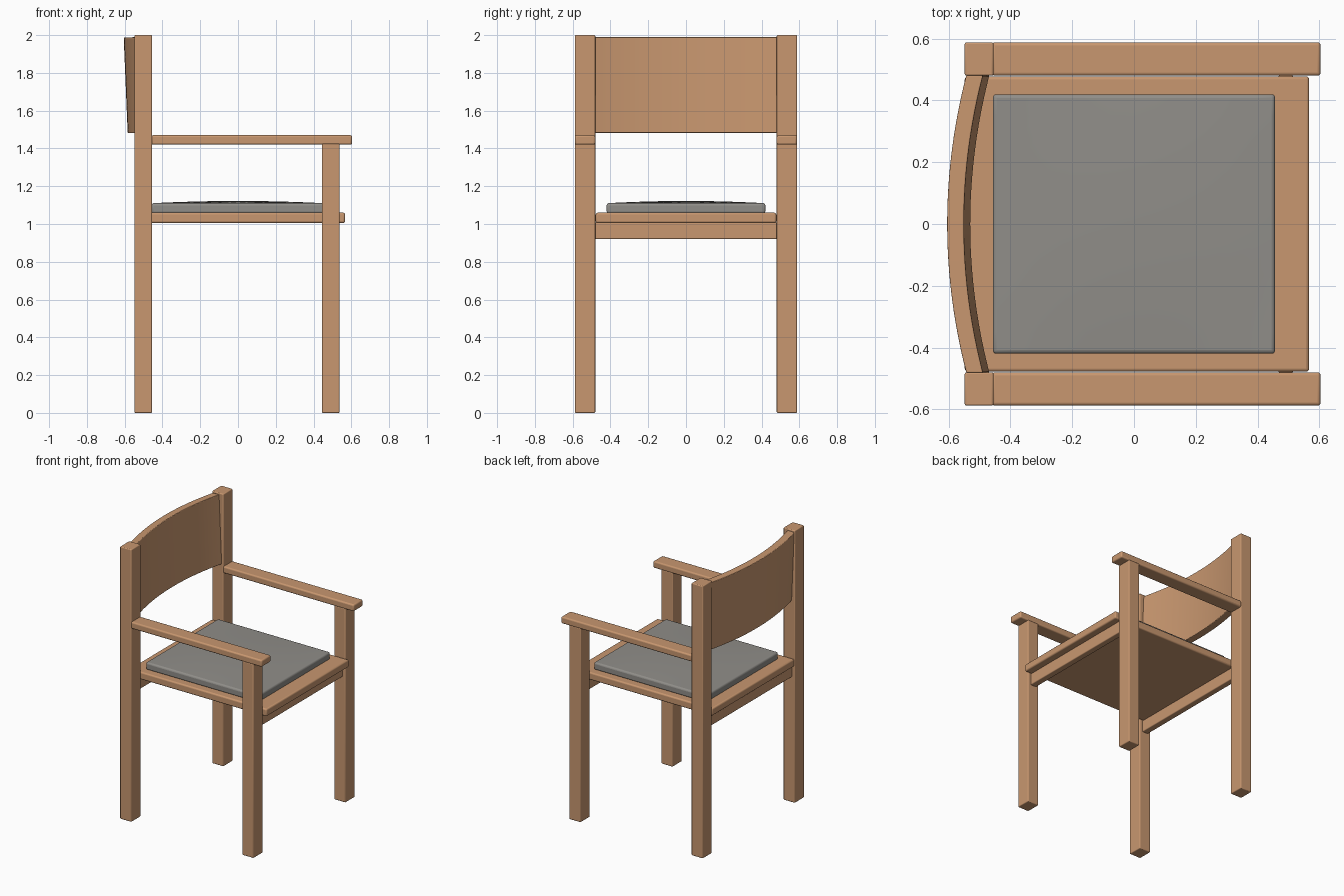
import bpy, bmesh, math

if "Cube" in bpy.data.objects:
    bpy.data.objects.remove(bpy.data.objects["Cube"])

wood = bpy.data.materials.new("wood")
wood.diffuse_color = (0.58, 0.31, 0.16, 1)
wood.use_nodes = True
wood.node_tree.nodes["Principled BSDF"].inputs["Base Color"].default_value = wood.diffuse_color
grey = bpy.data.materials.new("cushion_grey")
grey.diffuse_color = (0.28, 0.27, 0.25, 1)
grey.use_nodes = True
grey.node_tree.nodes["Principled BSDF"].inputs["Base Color"].default_value = grey.diffuse_color


def finish(name, bm, mat, bevel):
    bmesh.ops.recalc_face_normals(bm, faces=bm.faces)
    mesh = bpy.data.meshes.new(name)
    bm.to_mesh(mesh)
    bm.free()
    ob = bpy.data.objects.new(name, mesh)
    bpy.context.collection.objects.link(ob)
    mesh.materials.append(mat)
    mod = ob.modifiers.new("bevel", 'BEVEL')
    mod.width, mod.segments = bevel, 3
    mod.limit_method = 'ANGLE'
    mod.angle_limit = math.radians(40)
    bpy.ops.object.select_all(action='DESELECT')
    ob.select_set(True)
    bpy.context.view_layer.objects.active = ob
    bpy.ops.object.shade_smooth_by_angle(angle=math.radians(35))
    return ob


def box(name, x, y, z, bevel=0.006):
    bm = bmesh.new()
    bmesh.ops.create_cube(bm, size=1)
    for v in bm.verts:
        v.co = [r[0] + (c + 0.5) * (r[1] - r[0]) for c, r in zip(v.co, (x, y, z))]
    return finish(name, bm, wood, bevel)


# Posts and armrests on both sides
for side, y in (("right", (-0.588, -0.48)), ("left", (0.48, 0.588))):
    box("back_leg_" + side, (-0.548, -0.455), y, (0, 2.0))
    box("front_leg_" + side, (0.445, 0.537), y, (0, 1.425))
    box("armrest_" + side, (-0.46, 0.604), y, (1.42, 1.47), 0.01)

# Seat board and the rails below it
box("seat", (-0.548, 0.567), (-0.478, 0.478), (1.005, 1.06), 0.01)
box("front_rail", (0.467, 0.515), (-0.482, 0.482), (0.92, 1.008))
box("back_rail", (-0.525, -0.477), (-0.482, 0.482), (0.92, 1.008))

# Cushion with a gently domed top
bm = bmesh.new()
hx, hy, n = 0.457, 0.42, 12
bmesh.ops.create_grid(bm, x_segments=n, y_segments=n, size=1)
base = bmesh.ops.extrude_face_region(bm, geom=bm.faces[:])
top = {v for v in base["geom"] if isinstance(v, bmesh.types.BMVert)}
for v in bm.verts:
    u, w = v.co.x, v.co.y
    z = 1.11 + 0.012 * (1 - u * u) * (1 - w * w) if v in top else 1.055
    v.co = (u * hx, w * hy, z)
finish("seat_cushion", bm, grey, 0.012)

# Backrest: curved panel, leaning back slightly
bm = bmesh.new()
steps, half, depth, lean, thick = 24, 0.482, 0.062, 0.021, 0.054
rings = []
for i in range(steps + 1):
    t = 2 * i / steps - 1
    bx = -0.605 + depth * t * t
    ring = [(bx + lean, 1.481), (bx, 1.987), (bx + thick, 1.989), (bx + thick + lean, 1.483)]
    rings.append([bm.verts.new((x, t * half, z)) for x, z in ring])
for a, b in zip(rings, rings[1:]):
    for k in range(4):
        bm.faces.new((a[k], a[(k + 1) % 4], b[(k + 1) % 4], b[k]))
bm.faces.new(rings[0])
bm.faces.new(rings[-1])
finish("backrest", bm, wood, 0.004)
